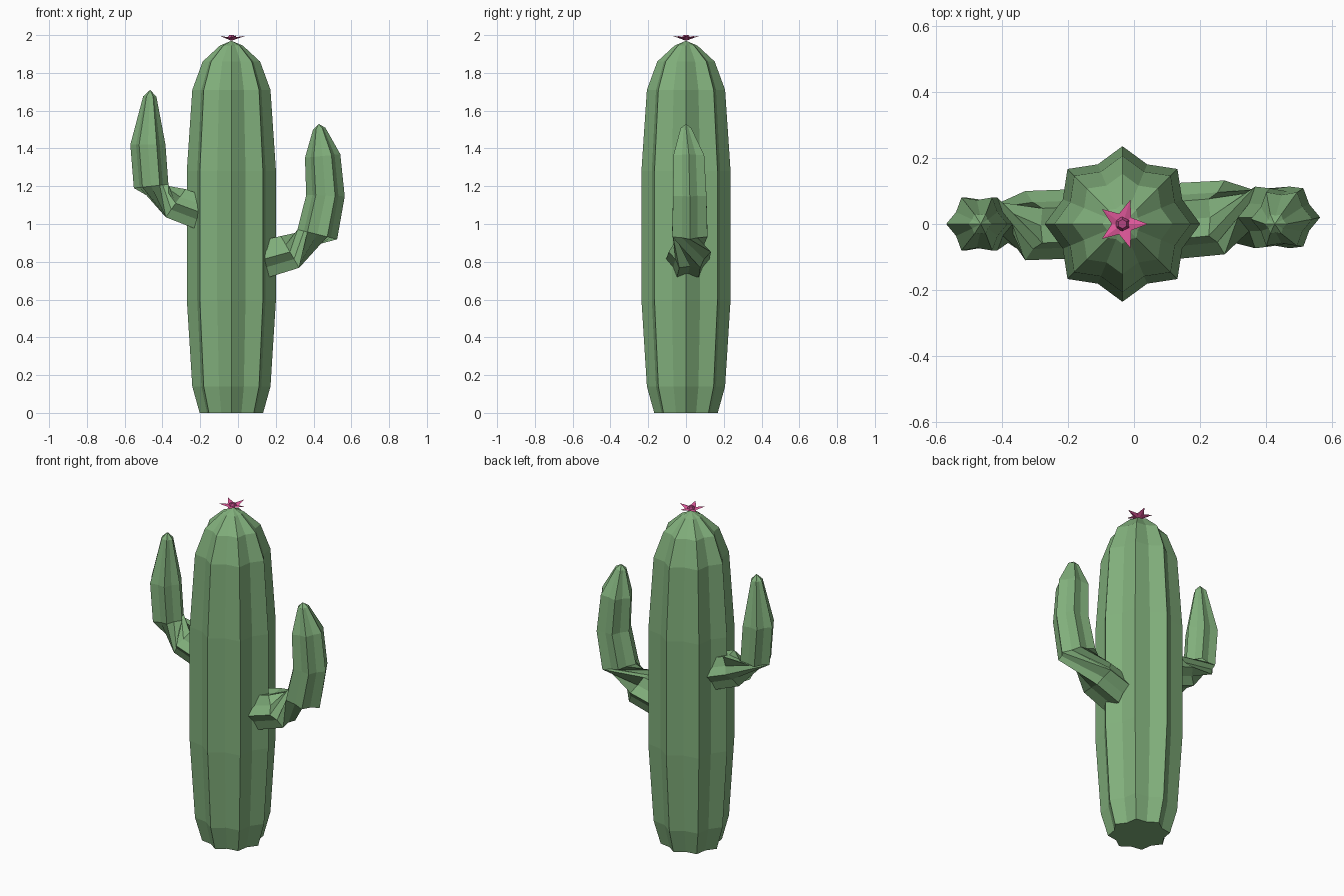
import bpy, bmesh, math
from mathutils import Vector

if "Cube" in bpy.data.objects:
    bpy.data.objects.remove(bpy.data.objects["Cube"])


def material(name, rgb):
    m = bpy.data.materials.new(name)
    m.diffuse_color = (*rgb, 1)
    m.use_nodes = True
    m.node_tree.nodes["Principled BSDF"].inputs["Base Color"].default_value = m.diffuse_color
    return m


green = material("cactus_green", (0.22, 0.43, 0.20))
pink = material("petal_pink", (0.75, 0.10, 0.33))
dark_pink = material("centre_pink", (0.45, 0.06, 0.22))


def finish(bm, name, mat):
    bmesh.ops.recalc_face_normals(bm, faces=bm.faces)
    me = bpy.data.meshes.new(name)
    bm.to_mesh(me)
    bm.free()
    me.materials.append(mat)
    ob = bpy.data.objects.new(name, me)
    bpy.context.collection.objects.link(ob)
    return ob


def ribbed_tube(name, rings, tip, ribs, valley, mat):
    """Loft star-shaped rings (x, y, z, radius, tilt from horizontal, side) to a pointed tip."""
    bm = bmesh.new()
    n = ribs * 2
    loops = []
    for x, y, z, r, tilt, side in rings:
        a = math.radians(tilt)
        t = Vector((side * math.cos(a), 0, math.sin(a)))
        ref = Vector((0, 1, 0)) if t.z > 0.9 else Vector((0, 0, 1))
        u = t.cross(ref).normalized()
        v = u.cross(t)
        loop = []
        for i in range(n):
            ang = math.tau * i / n
            rr = r if i % 2 == 0 else r * valley
            loop.append(bm.verts.new(Vector((x, y, z)) + (u * math.cos(ang) + v * math.sin(ang)) * rr))
        loops.append(loop)
    for lo, hi in zip(loops, loops[1:]):
        for i in range(n):
            j = (i + 1) % n
            bm.faces.new((lo[i], lo[j], hi[j], hi[i]))
    bm.faces.new(loops[0][::-1])
    top = bm.verts.new(tip)
    for i in range(n):
        bm.faces.new((loops[-1][i], loops[-1][(i + 1) % n], top))
    return finish(bm, name, mat)


# Trunk
CX = -0.035
profile = [(0, 0.168), (0.14, 0.207), (0.6, 0.236), (1.28, 0.236),
           (1.71, 0.207), (1.86, 0.152), (1.945, 0.06)]
ribbed_tube("trunk", [(CX, 0, z, r, 90, 1) for z, r in profile],
            (CX, 0, 1.97), 8, 0.83, green)

# Arms
ribbed_tube("right_arm", [
    (0.14, 0.01, 0.815, 0.115, 14, 1),
    (0.275, 0.02, 0.852, 0.112, 30, 1),
    (0.42, 0.02, 0.945, 0.108, 76, 1),
    (0.463, 0.02, 1.15, 0.102, 88, 1),
    (0.448, 0.015, 1.36, 0.094, 96, 1),
    (0.43, 0, 1.505, 0.033, 98, 1)],
    (0.427, 0, 1.53), 6, 0.78, green)
ribbed_tube("left_arm", [
    (-0.195, 0, 1.06, 0.105, 18, -1),
    (-0.33, -0.005, 1.11, 0.105, 35, -1),
    (-0.46, 0, 1.20, 0.092, 84, -1),
    (-0.477, 0, 1.42, 0.093, 90, -1),
    (-0.467, 0, 1.675, 0.035, 92, -1)],
    (-0.465, 0, 1.71), 6, 0.78, green)

# Flower petals: five-pointed upturned star
bm = bmesh.new()
base = bm.verts.new((CX, 0, 1.97))
top = bm.verts.new((CX, 0, 1.985))
star = []
for i in range(10):
    a = math.tau * i / 10
    r, z = (0.077, 1.997) if i % 2 == 0 else (0.033, 1.985)
    star.append(bm.verts.new((CX + r * math.cos(a), r * math.sin(a), z)))
for i in range(10):
    j = (i + 1) % 10
    bm.faces.new((star[i], star[j], top))
    bm.faces.new((star[j], star[i], base))
finish(bm, "flower_petals", pink)

# Flower centre
bm = bmesh.new()
bmesh.ops.create_cone(bm, cap_ends=True, segments=6, radius1=0.026, radius2=0.014, depth=0.02)
bmesh.ops.translate(bm, verts=bm.verts, vec=(CX, 0, 1.99))
finish(bm, "flower_centre", dark_pink)
